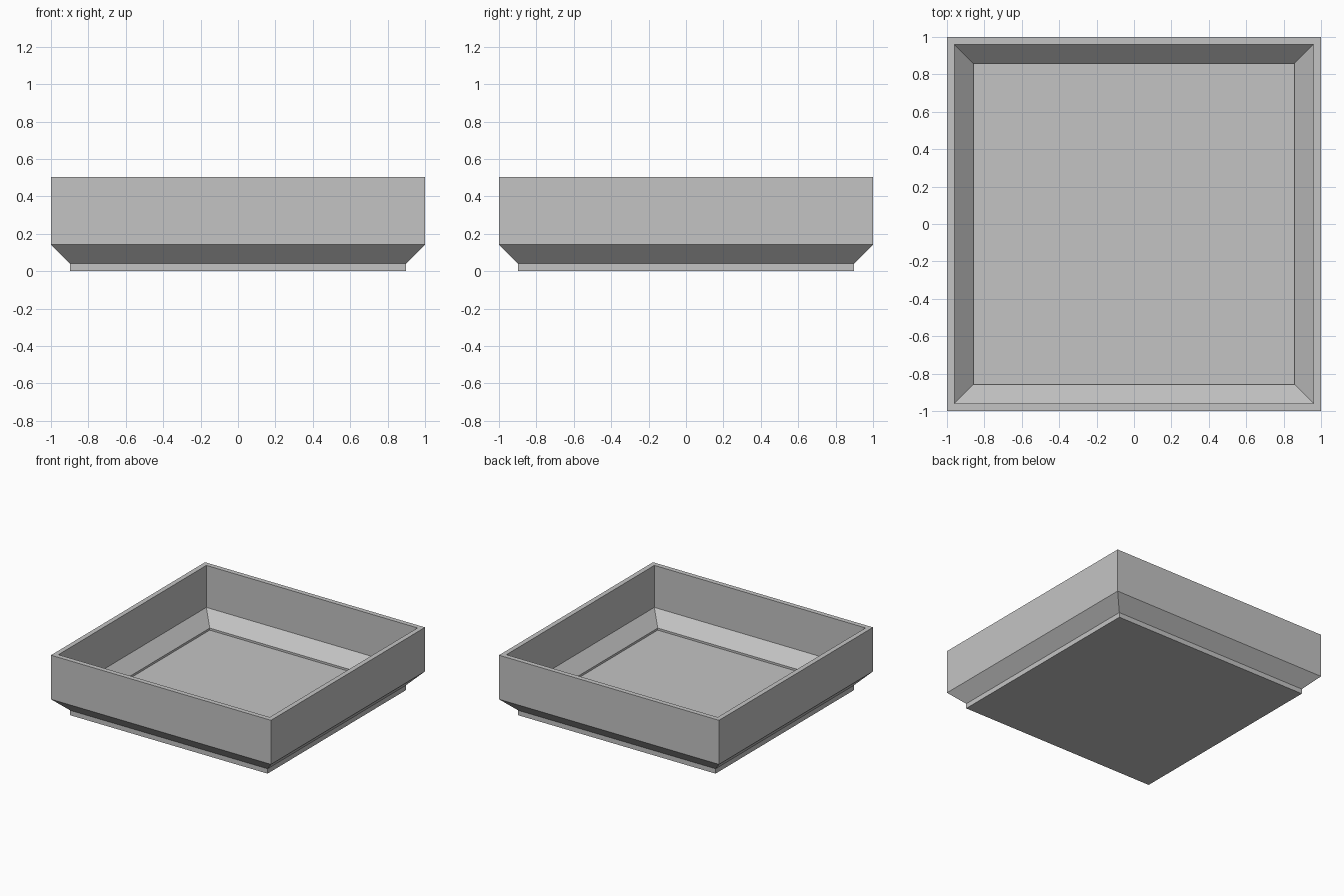
import bpy, bmesh

if "Cube" in bpy.data.objects:
    bpy.data.objects.remove(bpy.data.objects["Cube"])

# Half-width and height of each square ring, from the underside
# up the outer wall, over the rim and down to the inner floor
PROFILE = [
    (0.897, 0.0), (0.897, 0.04),      # foot
    (1.0, 0.143), (1.0, 0.505),       # outer flare and wall
    (0.96, 0.505), (0.96, 0.16),      # rim and inner wall
    (0.857, 0.057), (0.857, 0.04),    # inner flare and floor lip
]

grey = bpy.data.materials.new("plain_grey")
grey.diffuse_color = (0.55, 0.55, 0.55, 1.0)
grey.use_nodes = True
grey.node_tree.nodes["Principled BSDF"].inputs["Base Color"].default_value = grey.diffuse_color

# Square tray swept from the profile
bm = bmesh.new()
corners = [(-1, -1), (1, -1), (1, 1), (-1, 1)]
rings = [[bm.verts.new((sx * r, sy * r, z)) for sx, sy in corners]
         for r, z in PROFILE]
for lower, upper in zip(rings, rings[1:]):
    for i in range(4):
        j = (i + 1) % 4
        bm.faces.new((lower[i], lower[j], upper[j], upper[i]))
bm.faces.new(rings[0][::-1])   # underside
bm.faces.new(rings[-1])        # inner floor

mesh = bpy.data.meshes.new("square_tray")
bm.to_mesh(mesh)
bm.free()
mesh.materials.append(grey)
tray = bpy.data.objects.new("square_tray", mesh)
bpy.context.collection.objects.link(tray)
